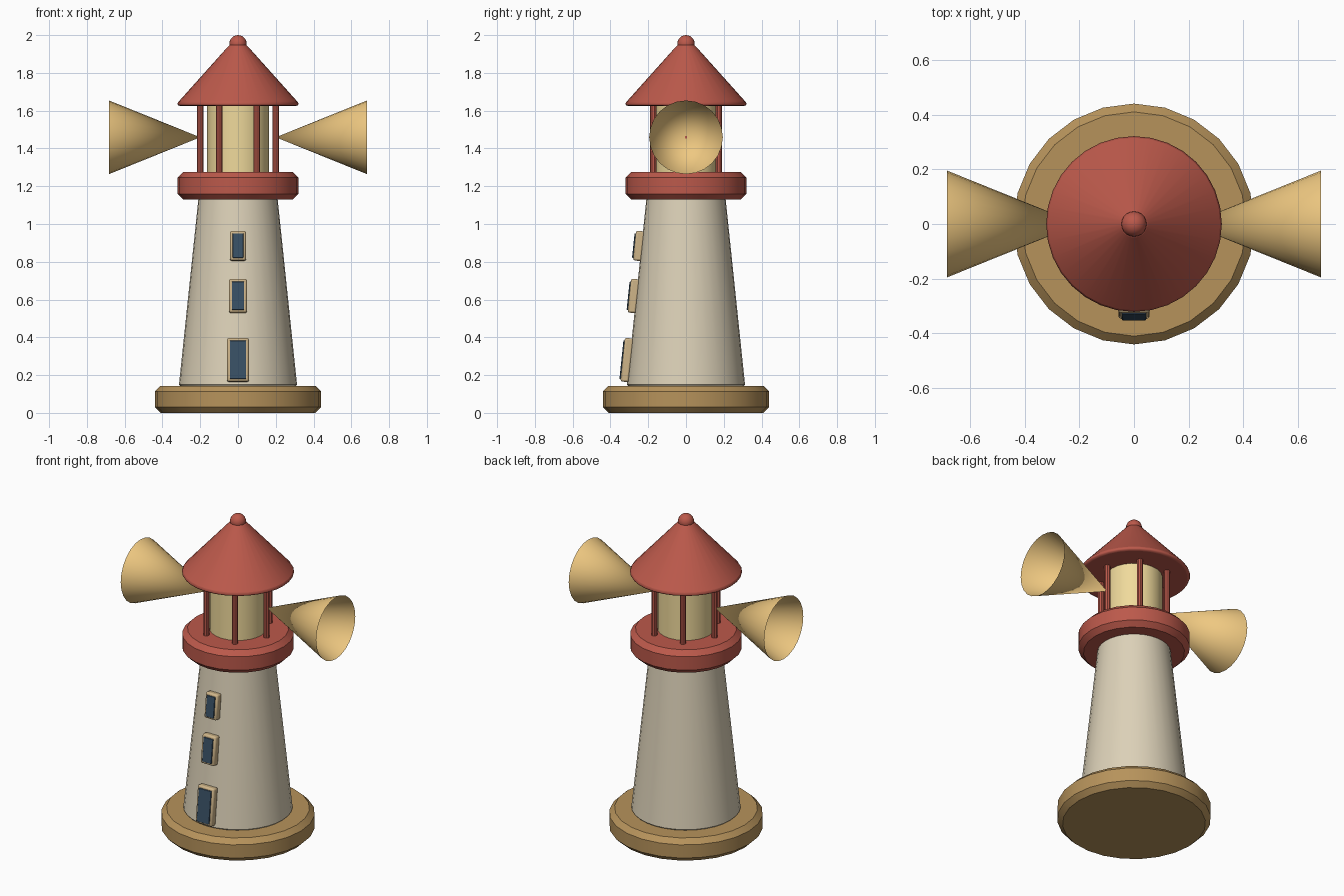
import bpy, math
from mathutils import Vector

if "Cube" in bpy.data.objects:
    bpy.data.objects.remove(bpy.data.objects["Cube"])


def material(name, rgb):
    m = bpy.data.materials.new(name)
    m.diffuse_color = (*rgb, 1)
    m.use_nodes = True
    m.node_tree.nodes["Principled BSDF"].inputs["Base Color"].default_value = m.diffuse_color
    return m


red = material("red_paint", (0.50, 0.10, 0.07))
cream = material("cream_wall", (0.72, 0.64, 0.48))
tan = material("tan_base", (0.47, 0.29, 0.105))
glow = material("lamp_glow", (0.87, 0.70, 0.33))
beam_mat = material("beam_light", (0.86, 0.58, 0.22))
trim = material("window_trim", (0.62, 0.46, 0.25))
glass = material("dark_glass", (0.04, 0.08, 0.13))


def finish(name, mat, bevel=0, segments=2):
    ob = bpy.context.object
    ob.name = name
    ob.data.materials.append(mat)
    bpy.ops.object.shade_smooth_by_angle(angle=math.radians(35))
    if bevel:
        b = ob.modifiers.new("bevel", 'BEVEL')
        b.width, b.segments = bevel, segments
        b.limit_method = 'ANGLE'
        b.angle_limit = math.radians(40)
    return ob


def round_part(name, mat, r1, r2, z1, z2, bevel=0, segments=1, sides=24, xy=(0, 0)):
    bpy.ops.mesh.primitive_cone_add(vertices=sides, radius1=r1, radius2=r2, depth=z2 - z1,
                                    location=(*xy, (z1 + z2) / 2))
    return finish(name, mat, bevel, segments)


# Base, tower and gallery
round_part("base", tan, 0.44, 0.44, 0, 0.143, 0.03)
round_part("tower", cream, 0.314, 0.208, 0.135, 1.15, 0.015, sides=32)
round_part("gallery", red, 0.32, 0.32, 1.13, 1.275, 0.03)

# Lantern room with six posts
round_part("lantern", glow, 0.163, 0.163, 1.26, 1.64)
for i in range(6):
    a = i * math.pi / 3
    round_part(f"lantern_post_{i + 1}", red, 0.018, 0.018, 1.26, 1.65, sides=10,
               xy=(0.2 * math.cos(a), 0.2 * math.sin(a)))

# Roof and finial
round_part("roof", red, 0.335, 0.03, 1.625, 1.965, 0.03, 3, sides=32)
bpy.ops.mesh.primitive_uv_sphere_add(segments=20, ring_count=12, radius=0.046, location=(0, 0, 1.954))
finish("finial", red)

# Open light beams on both sides
for side, name in ((1, "right_beam"), (-1, "left_beam")):
    bpy.ops.mesh.primitive_cone_add(vertices=24, radius1=0.195, radius2=0, depth=0.483,
                                    end_fill_type='NOTHING', location=(side * 0.4415, 0, 1.459),
                                    rotation=(0, -side * math.pi / 2, 0))
    finish(name, beam_mat)


# Door and windows, leaning with the tower wall
tilt = math.atan(0.104)


def box(name, mat, size, loc, bevel):
    bpy.ops.mesh.primitive_cube_add(size=1, location=loc, rotation=(-tilt, 0, 0))
    bpy.context.object.scale = size
    bpy.ops.object.transform_apply(location=False, rotation=False, scale=True)
    finish(name, mat, bevel)


for name, z, w, h, border in (("door", 0.28, 0.115, 0.232, 0.014),
                              ("lower_window", 0.619, 0.095, 0.18, 0.015),
                              ("upper_window", 0.884, 0.085, 0.158, 0.014)):
    wall = 0.314 - 0.104 * (z - 0.135)
    box(name + "_frame", trim, (w, 0.045, h), (0, -wall - 0.014, z), 0.01)
    box(name + "_pane", glass, (w - 2 * border, 0.03, h - 2 * border), (0, -wall - 0.028, z), 0.003)
